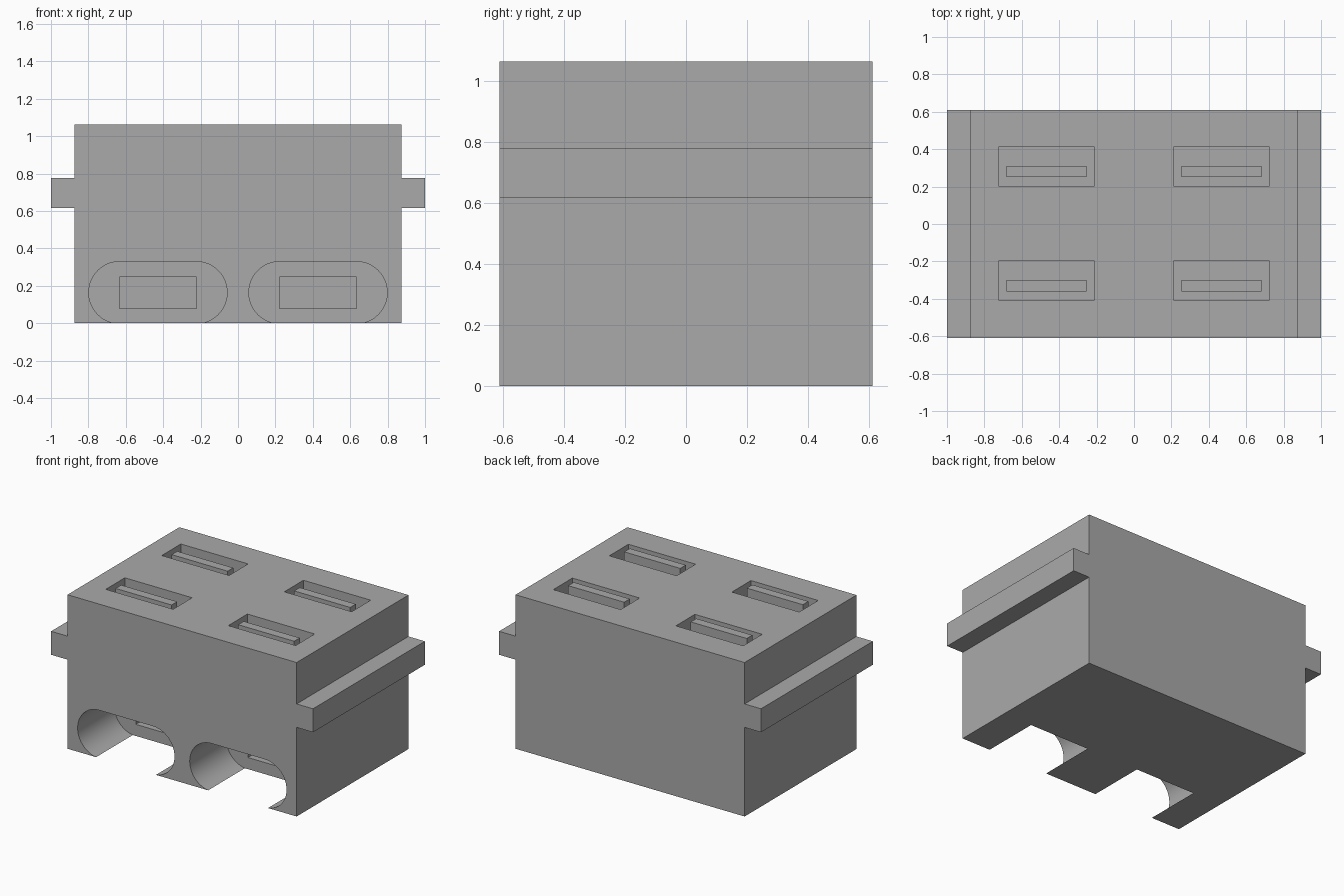
import bpy, bmesh, math

cube = bpy.data.objects.get("Cube")
if cube:
    bpy.data.objects.remove(cube, do_unlink=True)

grey = bpy.data.materials.new("mid_grey")
grey.use_nodes = True
colour = (0.4, 0.4, 0.4, 1)
grey.diffuse_color = colour
grey.node_tree.nodes["Principled BSDF"].inputs["Base Color"].default_value = colour

HALF_Y, TOP = 0.61, 1.063


def extrude_profile(name, points, y0, y1):
    """Closed x-z outline swept from y0 to y1."""
    bm = bmesh.new()
    face = bm.faces.new([bm.verts.new((x, y0, z)) for x, z in points])
    ext = bmesh.ops.extrude_face_region(bm, geom=[face])
    verts = [v for v in ext["geom"] if isinstance(v, bmesh.types.BMVert)]
    bmesh.ops.translate(bm, vec=(0, y1 - y0, 0), verts=verts)
    bmesh.ops.recalc_face_normals(bm, faces=bm.faces)
    mesh = bpy.data.meshes.new(name)
    bm.to_mesh(mesh)
    bm.free()
    mesh.materials.append(grey)
    obj = bpy.data.objects.new(name, mesh)
    bpy.context.collection.objects.link(obj)
    return obj


def box(name, x0, x1, y0, y1, z0, z1):
    return extrude_profile(name, [(x0, z0), (x1, z0), (x1, z1), (x0, z1)], y0, y1)


def stadium(cx, cz, half_flat, radius, steps=24):
    points = []
    for side, start in ((1, -math.pi / 2), (-1, math.pi / 2)):
        for i in range(steps + 1):
            a = start + math.pi * i / steps
            points.append((cx + side * half_flat + radius * math.cos(a),
                           cz + radius * math.sin(a)))
    return points


# Housing with a side rail on each flank
right_half = [(0.875, 0), (0.875, 0.615), (1, 0.615), (1, 0.777),
              (0.875, 0.777), (0.875, TOP)]
outline = right_half + [(-x, z) for x, z in reversed(right_half)]
housing = extrude_profile("housing", outline, -HALF_Y, HALF_Y)

cutters = []
for sx in (-1, 1):
    # Front cable recess, open along the underside, with a plug socket behind it
    cx = sx * 0.428
    cutters.append(extrude_profile("recess_cutter", stadium(cx, 0.164, 0.204, 0.166),
                                   -HALF_Y - 0.1, -0.21))
    cutters.append(box("socket_cutter", cx - 0.205, cx + 0.205, -0.25, 0.05, 0.08, 0.247))
    # Top ports, each with a contact tongue
    px = sx * 0.468
    for cy in (-0.303, 0.308):
        cutters.append(box("port_cutter", px - 0.257, px + 0.257,
                           cy - 0.104, cy + 0.104, TOP - 0.4, TOP + 0.1))
        box("port_tongue", px - 0.214, px + 0.214,
            cy - 0.058, cy + 0.003, TOP - 0.41, TOP)

for cutter in cutters:
    cutter.hide_render = True
    mod = housing.modifiers.new(cutter.name, 'BOOLEAN')
    mod.operation = 'DIFFERENCE'
    mod.solver = 'EXACT'
    mod.object = cutter

# Bake the cuts and drop the cutters
bpy.context.view_layer.update()
depsgraph = bpy.context.evaluated_depsgraph_get()
cut_mesh = bpy.data.meshes.new_from_object(housing.evaluated_get(depsgraph))
housing.modifiers.clear()
housing.data = cut_mesh
for cutter in cutters:
    bpy.data.objects.remove(cutter, do_unlink=True)

# Smooth only the rounded recess ends
bpy.ops.object.select_all(action='DESELECT')
housing.select_set(True)
bpy.context.view_layer.objects.active = housing
bpy.ops.object.shade_smooth_by_angle(angle=math.radians(30))
